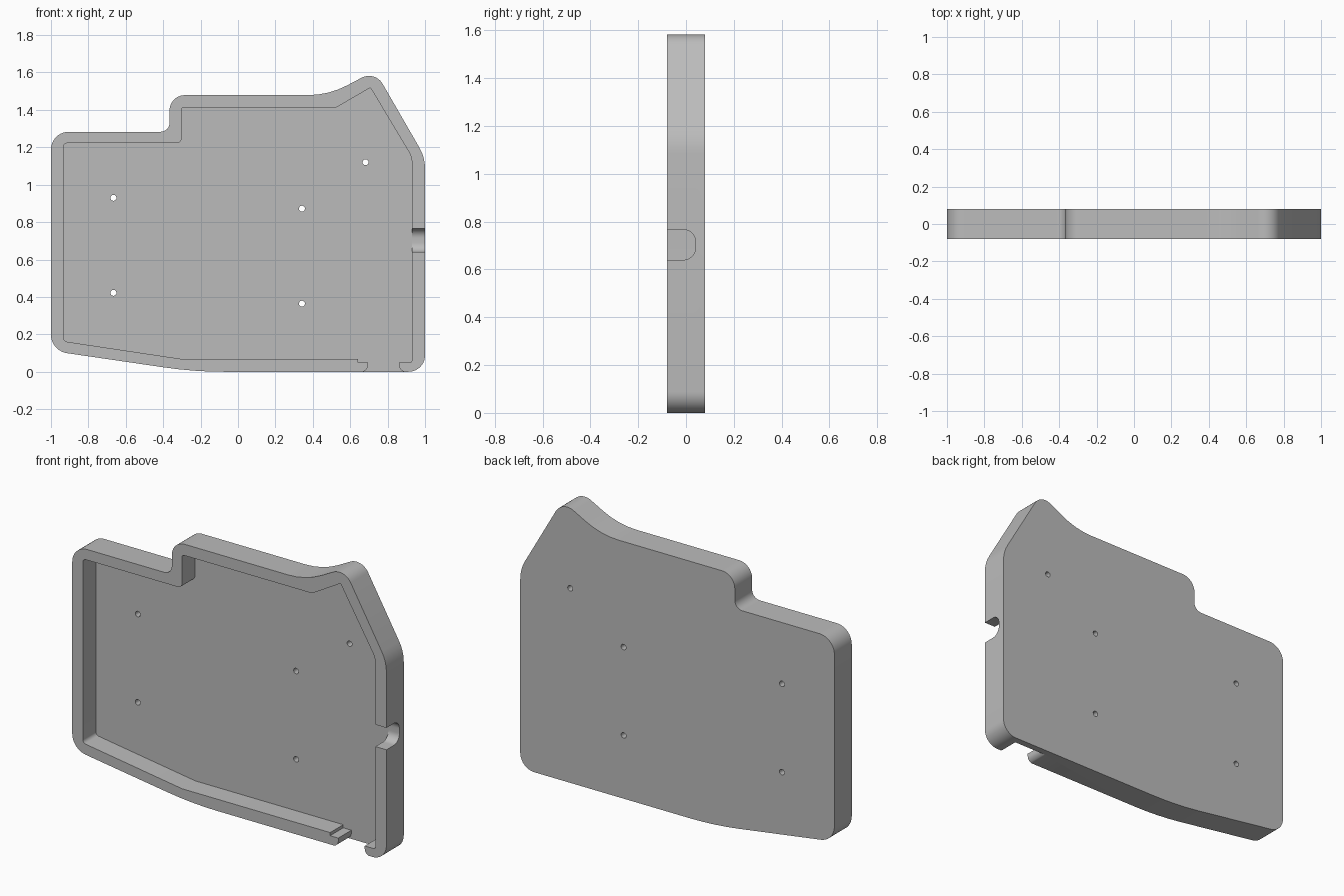
import bpy, bmesh, math
from mathutils import Vector

if "Cube" in bpy.data.objects:
    bpy.data.objects.remove(bpy.data.objects["Cube"], do_unlink=True)

BACK, FRONT, FLOOR = 0.079, -0.079, 0.04

grey = bpy.data.materials.new("plain grey")
grey.use_nodes = True
colour = (0.5, 0.5, 0.5, 1)
grey.diffuse_color = colour
grey.node_tree.nodes["Principled BSDF"].inputs["Base Color"].default_value = colour


def rounded(corners):
    """Turn (a, b, radius) corners into a filleted outline."""
    out = []
    n = len(corners)
    for i, (a, b, r) in enumerate(corners):
        p = Vector((a, b))
        if r == 0:
            out.append(p)
            continue
        d0 = (Vector(corners[i - 1][:2]) - p).normalized()
        d1 = (Vector(corners[(i + 1) % n][:2]) - p).normalized()
        half = d0.angle(d1) / 2
        centre = p + (d0 + d1).normalized() * r / math.sin(half)
        u = p + d0 * r / math.tan(half) - centre
        v = p + d1 * r / math.tan(half) - centre
        sweep = math.pi - 2 * half
        steps = max(4, round(sweep / math.radians(9)))
        for k in range(steps + 1):
            t = k / steps
            out.append(centre + (u * math.sin((1 - t) * sweep)
                                 + v * math.sin(t * sweep)) / math.sin(sweep))
    return out


def prism(name, points, start, end, axis="y"):
    """Extrude an outline along y (points are x, z) or x (points are y, z)."""
    def place(p, d):
        return (p.x, d, p.y) if axis == "y" else (d, p.x, p.y)
    bm = bmesh.new()
    lower = [bm.verts.new(place(p, start)) for p in points]
    upper = [bm.verts.new(place(p, end)) for p in points]
    bm.faces.new(lower)
    bm.faces.new(upper)
    for i in range(len(points)):
        j = (i + 1) % len(points)
        bm.faces.new((lower[i], lower[j], upper[j], upper[i]))
    bmesh.ops.recalc_face_normals(bm, faces=bm.faces)
    mesh = bpy.data.meshes.new(name)
    bm.to_mesh(mesh)
    bm.free()
    mesh.materials.append(grey)
    ob = bpy.data.objects.new(name, mesh)
    bpy.context.collection.objects.link(ob)
    return ob


# Solid tray body
tray = prism("tray", rounded([
    (-1, 0.112, 0.1), (-1, 1.283, 0.095), (-0.366, 1.283, 0.048),
    (-0.366, 1.479, 0.082), (0.485, 1.479, 0.45), (0.7325, 1.61, 0.084),
    (1, 1.146, 0.22), (1, 0, 0.088), (-0.236, 0, 2.2)]), FRONT, BACK)

# Recess, including the stepped opening in the bottom wall
cutters = [prism("recess_cutter", rounded([
    (-0.933, 0.163, 0.022), (-0.933, 1.222, 0.02), (-0.302, 1.222, 0.025),
    (-0.302, 1.414, 0.015), (0.527, 1.414, 0), (0.708, 1.519, 0.006),
    (0.93, 1.148, 0.12), (0.93, 0.05, 0.012), (0.862, 0.05, 0),
    (0.862, -0.002, 0.037), (0.9, -0.002, 0), (0.9, -0.05, 0),
    (0.656, -0.05, 0), (0.656, -0.002, 0), (0.694, -0.002, 0.037),
    (0.694, 0.05, 0), (0.642, 0.05, 0), (0.642, 0.068, 0),
    (-0.3, 0.068, 0)]), FRONT - 0.1, FLOOR)]

# Cable notch in the side wall
cutters.append(prism("notch_cutter", rounded([
    (FRONT - 0.1, 0.64, 0), (FLOOR - 0.0005, 0.64, 0.05),
    (FLOOR - 0.0005, 0.766, 0.05), (FRONT - 0.1, 0.766, 0)]), 0.9, 1.1, "x"))

# Screw holes through the back plate
for x, z in [(-0.666, 0.93), (-0.666, 0.422), (0.342, 0.872),
             (0.342, 0.364), (0.682, 1.12)]:
    ring = [Vector((x + 0.016 * math.cos(a), z + 0.016 * math.sin(a)))
            for a in (math.tau * k / 20 for k in range(20))]
    cutters.append(prism("hole_cutter", ring, 0, 0.2))

for cutter in cutters:
    cutter.hide_render = True
    mod = tray.modifiers.new("cut", "BOOLEAN")
    mod.operation = "DIFFERENCE"
    mod.solver = "EXACT"
    mod.object = cutter

# Bake the cuts and drop the cutters
graph = bpy.context.evaluated_depsgraph_get()
baked = bpy.data.meshes.new_from_object(tray.evaluated_get(graph))
tray.modifiers.clear()
tray.data = baked
for cutter in cutters:
    bpy.data.objects.remove(cutter, do_unlink=True)

bpy.ops.object.select_all(action="DESELECT")
tray.select_set(True)
bpy.context.view_layer.objects.active = tray
bpy.ops.object.shade_smooth_by_angle(angle=math.radians(30))
